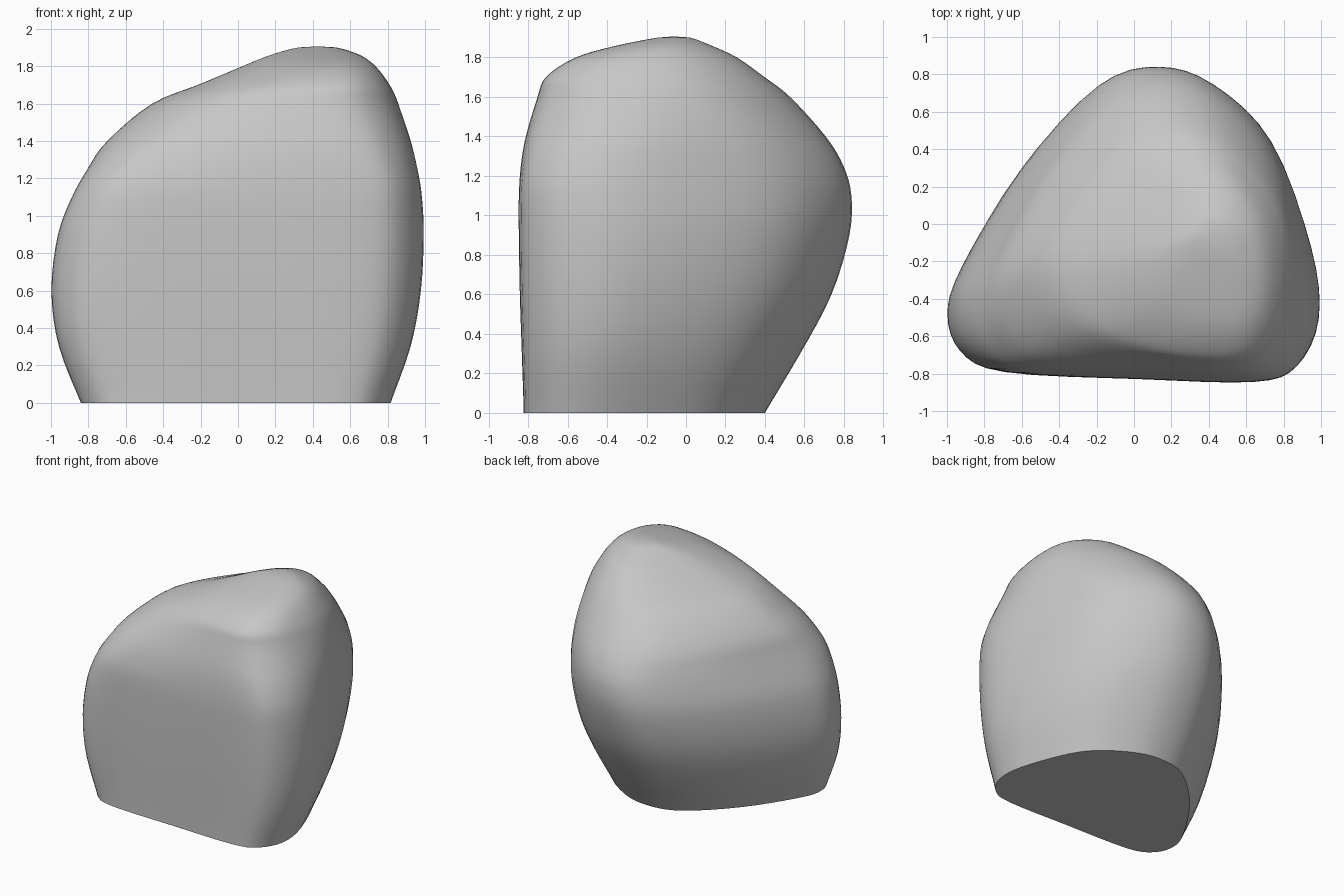
import bpy
import bmesh

cube = bpy.data.objects.get("Cube")
if cube:
    bpy.data.objects.remove(cube, do_unlink=True)

# Unit outlines, counterclockwise from the front corner on the +x side
body_outline = [(.64, -1), (.87, -.9), (.99, -.6), (.95, -.15), (.73, .53), (.4, .89), (.1, 1),
                (-.22, .89), (-.62, .38), (-.93, -.25), (-1, -.55), (-.93, -.8), (-.7, -.94), (0, -.98)]
crown_outline = [(.46, -1), (.76, -.83), (.93, -.5), (.97, 0), (.82, .47), (.46, .86), (.05, 1),
                 (-.35, .86), (-.71, .47), (-.97, .02), (-.96, -.3), (-.79, -.6), (-.52, -.79), (-.1, -.95)]

# Height, then the x and y extents of the rock at that height
levels = [(0, -.84, .82, -.82, .4),
          (.3, -.96, .93, -.83, .58),
          (.6, -1, .985, -.84, .74),
          (.9, -.965, 1, -.845, .83),
          (1.1, -.89, .99, -.845, .84),
          (1.25, -.81, .97, -.835, .8),
          (1.4, -.71, .94, -.81, .71),
          (1.6, -.47, .875, -.75, .53),
          (1.7, -.22, .825, -.71, .4),
          (1.8, .02, .745, -.56, .26),
          (1.86, .17, .66, -.35, .13),
          (1.9, .31, .54, -.15, .03)]
STEPS = 4


def spline(a, b, c, d, t):
    """Catmull-Rom point between b and c."""
    return [q + t / 2 * (r - p + t * (2 * p - 5 * q + 4 * r - s + t * (3 * (q - r) + s - p)))
            for p, q, r, s in zip(a, b, c, d)]


def refine(points, closed):
    """Insert smooth in-between points along a list of points."""
    n = len(points)

    def pick(i):
        return points[i % n] if closed else points[max(0, min(i, n - 1))]

    result = [spline(*(pick(i + k) for k in (-1, 0, 1, 2)), step / STEPS)
              for i in range(n if closed else n - 1) for step in range(STEPS)]
    return result if closed else result + [list(points[-1])]


def smoothstep(low, high, value):
    t = max(0, min(1, (value - low) / (high - low)))
    return t * t * (3 - 2 * t)


# Loft the rock through its stacked outlines
bm = bmesh.new()
body, crown = refine(body_outline, True), refine(crown_outline, True)
rings = []
for z, left, right, front, back in refine(levels, False):
    blend = smoothstep(1.1, 1.8, z)
    ring = []
    for (bu, bv), (cu, cv) in zip(body, crown):
        u, v = bu + (cu - bu) * blend, bv + (cv - bv) * blend
        ring.append(bm.verts.new(((left + right + u * (right - left)) / 2,
                                  (front + back + v * (back - front)) / 2, z)))
    rings.append(ring)

count = len(body)
for lower, upper in zip(rings, rings[1:]):
    for i in range(count):
        j = (i + 1) % count
        bm.faces.new((lower[i], lower[j], upper[j], upper[i]))

# Flat underside and rounded peak
bm.faces.new(rings[0][::-1])
peak = bm.verts.new((.43, -.05, 1.917))
for i in range(count):
    bm.faces.new((rings[-1][i], rings[-1][(i + 1) % count], peak))

# Soften the surface while keeping the base in place
for _ in range(3):
    bmesh.ops.smooth_vert(bm, verts=[v for v in bm.verts if v.co.z > .01], factor=.3,
                          use_axis_x=True, use_axis_y=True, use_axis_z=True)
bmesh.ops.recalc_face_normals(bm, faces=bm.faces[:])

mesh = bpy.data.meshes.new("boulder")
bm.to_mesh(mesh)
bm.free()
boulder = bpy.data.objects.new("boulder", mesh)
bpy.context.collection.objects.link(boulder)

# Plain stone colour
stone = bpy.data.materials.new("stone_grey")
stone.use_nodes = True
colour = (.57, .57, .57, 1)
stone.diffuse_color = colour
stone.node_tree.nodes["Principled BSDF"].inputs["Base Color"].default_value = colour
mesh.materials.append(stone)

# Smooth stone with a crisp base edge
bpy.ops.object.select_all(action="DESELECT")
boulder.select_set(True)
bpy.context.view_layer.objects.active = boulder
bpy.ops.object.shade_smooth_by_angle(angle=.8)
